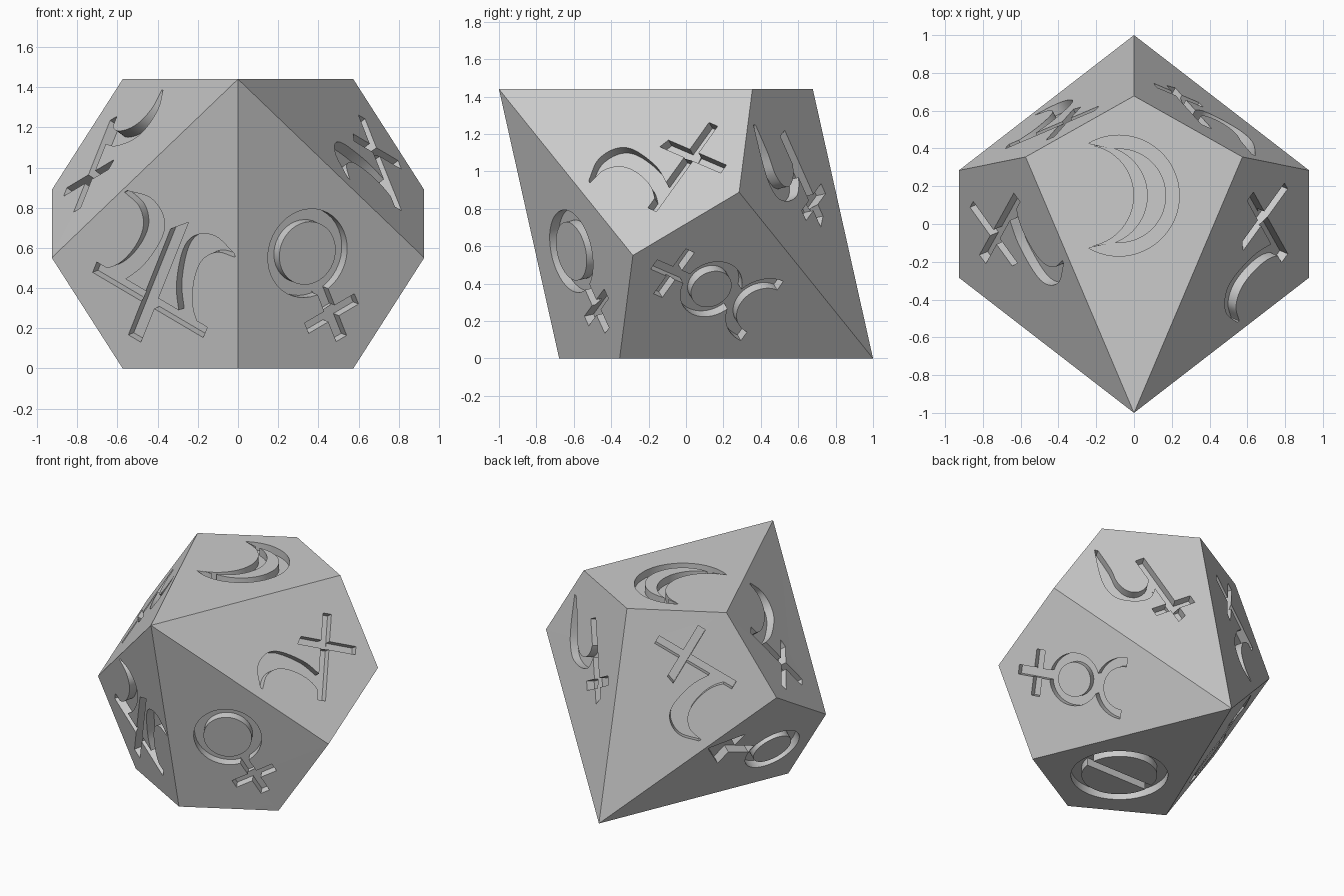
import bpy, bmesh, math
from mathutils import Vector

if "Cube" in bpy.data.objects:
    bpy.data.objects.remove(bpy.data.objects["Cube"], do_unlink=True)

HEIGHT, DEPTH = 1.44, 0.055
CENTRE = Vector((0, 0, HEIGHT / 2))
APEX = Vector((0, -1, HEIGHT))


def opposite(p):
    return CENTRE * 2 - Vector(p)


# Kite corners facing the front apex; the rest are their point reflections
TOP, RIGHT, FRONT_RIGHT, FRONT_LEFT, LEFT = blunt = [Vector(p) for p in (
    (0, .678, HEIGHT), (.927, .284, .889), (.574, -.355, 0),
    (-.574, -.355, 0), (-.927, .284, .889))]


# ---- flat outlines: each part is a strip between two edges ----
def arc(x, y, r, start, end, n=40):
    angles = [math.radians(start + (end - start) * i / n) for i in range(n + 1)]
    return [(x + r * math.cos(a), y + r * math.sin(a)) for a in angles]


def spline(points, n=6):
    pts = [Vector(p) for p in points]
    pts = [pts[0] * 2 - pts[1]] + pts + [pts[-1] * 2 - pts[-2]]
    out = []
    for a, b, c, d in zip(pts, pts[1:], pts[2:], pts[3:]):
        for i in range(n):
            t = i / n
            out.append((b * 2 + (c - a) * t + (a * 2 - b * 5 + c * 4 - d) * t ** 2
                        + (b * 3 - a - c * 3 + d) * t ** 3) / 2)
    return out + [pts[-2]]


def ring(x, y, outer, inner):
    return (arc(x, y, outer, 0, 360)[:-1], arc(x, y, inner, 0, 360)[:-1], True)


def bar(x0, x1, y0, y1, slant=0):
    return ([(x0, y0), (x0, y1 - slant)], [(x1, y0), (x1, y1)], False)


def cross(x, bottom, top, y, half):
    return [bar(x - .032, x + .032, bottom, top), bar(x - half, x + half, y - .03, y + .03)]


def horn(shift, side=1):
    outer = spline([(-.33, .32), (-.2, .35), (-.1, .3), (-.065, .2), (-.1, .02), (-.17, -.11)])
    inner = spline([(-.34, .305), (-.24, .28), (-.18, .2), (-.18, .08), (-.23, -.05), (-.34, -.16)])
    return ([(side * (x + shift), y) for x, y in outer],
            [(side * (x + shift), y) for x, y in inner], False)


def span(x, y, r, tip_x, tip_y, n=40):
    """Arc bulging to -x that ends at the two mirrored tips."""
    a = math.degrees(math.atan2(tip_y - y, tip_x - x))
    return arc(x, y, r, a, 360 - a, n)


crescent = [
    (span(.08, 0, .32, .24, .277), span(.08, 0, .25, .11, .248), False),
    (span(.194, 0, .264, .11, .25), span(.272, 0, .272, .24, .27), False)]
hooked_cross = [horn(.05), bar(-.29, .3, -.16, -.1), bar(.06, .115, -.355, .05, -.02)]
double_horn = [horn(0), horn(0, -1), bar(-.34, .34, -.16, -.1),
               bar(-.038, .038, -.355, .34, .08)]
ring_cross = [ring(0, .14, .225, .16)] + cross(0, -.355, -.06, -.21, .153)
horned_ring = ([ring(0, .02, .175, .115), (arc(0, .375, .205, 180, 360), arc(0, .375, .145, 180, 360), False)]
               + cross(0, -.38, -.13, -.24, .155))
ring_arrow = [ring(-.12, -.12, .2, .14),
              ([(.0, .05), (.17, .22)], [(.05, .0), (.22, .17)], False),
              ([(.05, .27), (.31, .32)], [(.27, .05), (.32, .31)], False)]
barred_ring = [ring(0, 0, .32, .25), bar(-.28, .28, -.032, .032)]
sickle = [bar(-.13, -.062, -.2, .365, .03), bar(-.25, .05, .2, .262),
          (spline([(-.09, .03), (.01, .112), (.12, .1), (.22, .03), (.245, -.07), (.22, -.19), (.145, -.385)]),
           spline([(-.09, -.06), (-.02, .02), (.06, .04), (.125, 0), (.148, -.09), (.13, -.2), (.125, -.375)]),
           False)]

placements = [
    (TOP, APEX, crescent), (RIGHT, APEX, hooked_cross), (LEFT, APEX, hooked_cross),
    (FRONT_RIGHT, APEX, ring_cross), (FRONT_LEFT, APEX, double_horn),
    (opposite(TOP), opposite(APEX), barred_ring),
    (opposite(RIGHT), opposite(APEX), ring_arrow),
    (opposite(LEFT), opposite(APEX), horned_ring),
    (opposite(FRONT_RIGHT), opposite(APEX), hooked_cross),
    (opposite(FRONT_LEFT), opposite(APEX), sickle)]


def add_prism(bm, part, origin, u, v, n):
    """Extrude one strip through the surface of a face."""
    a, b, closed = part
    rows = []
    for p, q in zip(a, b):
        rows.append([bm.verts.new(origin + u * x + v * y + n * h)
                     for (x, y), h in ((p, .04), (q, .04), (q, -DEPTH), (p, -DEPTH))])
    pairs = list(zip(rows, rows[1:]))
    if closed:
        pairs.append((rows[-1], rows[0]))
    else:
        bm.faces.new(rows[0])
        bm.faces.new(rows[-1])
    for r, s in pairs:
        for i in range(4):
            j = (i + 1) % 4
            bm.faces.new((r[i], r[j], s[j], s[i]))


def make_object(name, bm):
    bmesh.ops.recalc_face_normals(bm, faces=bm.faces)
    mesh = bpy.data.meshes.new(name)
    bm.to_mesh(mesh)
    bm.free()
    obj = bpy.data.objects.new(name, mesh)
    bpy.context.collection.objects.link(obj)
    return obj


# ---- ten-sided body ----
bm = bmesh.new()
for p in blunt + [APEX]:
    bm.verts.new(p)
    bm.verts.new(opposite(p))
bmesh.ops.convex_hull(bm, input=bm.verts)
bmesh.ops.dissolve_limit(bm, angle_limit=math.radians(5), verts=bm.verts, edges=bm.edges)
body = make_object("ten_sided_die", bm)

grey = bpy.data.materials.new("plain grey")
grey.use_nodes = True
colour = (.6, .6, .6, 1)
grey.diffuse_color = colour
grey.node_tree.nodes["Principled BSDF"].inputs["Base Color"].default_value = colour
body.data.materials.append(grey)

# ---- engraved signs, upright toward the sharp corner of each kite ----
bm = bmesh.new()
for corner, sharp, parts in placements:
    v = (sharp - corner).normalized()
    origin = sharp - v * 1.15
    n = origin - CENTRE
    n = (n - v * n.dot(v)).normalized()
    for part in parts:
        add_prism(bm, part, origin, v.cross(n), v, n)
cutter = make_object("engraving_cutter", bm)
cutter.hide_render = True

cut = body.modifiers.new("engraving", 'BOOLEAN')
cut.operation, cut.solver, cut.use_self, cut.object = 'DIFFERENCE', 'EXACT', True, cutter
bpy.context.view_layer.objects.active = body
body.select_set(True)
bpy.ops.object.modifier_apply(modifier=cut.name)
bpy.data.objects.remove(cutter, do_unlink=True)
bpy.ops.object.shade_smooth_by_angle(angle=math.radians(30))
